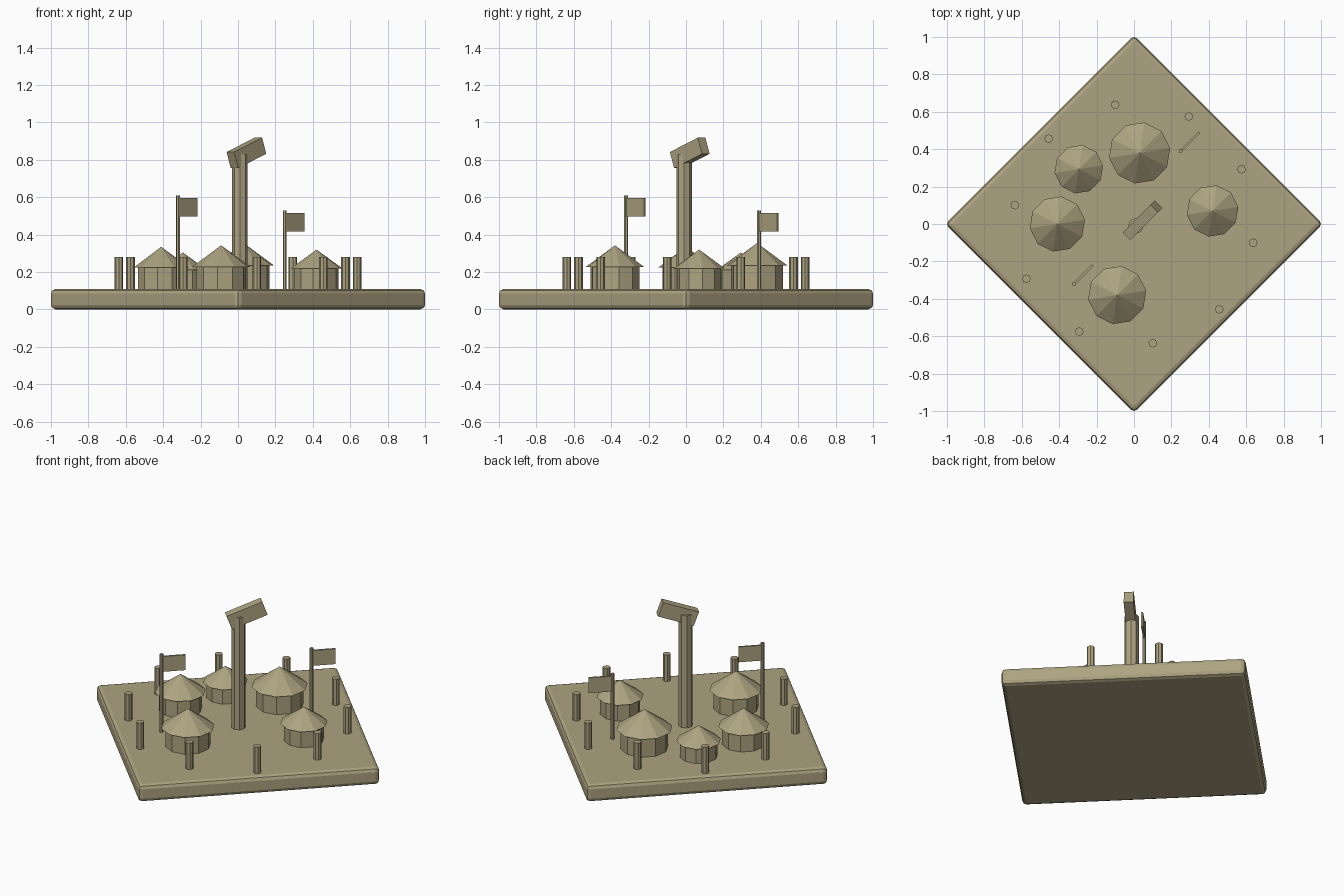
import bpy, math
from mathutils import Vector

if "Cube" in bpy.data.objects:
    bpy.data.objects.remove(bpy.data.objects["Cube"])

Q = math.pi / 4          # the whole village is turned 45 degrees
FLOOR = 0.11             # top of the base slab

clay = bpy.data.materials.new("olive_clay")
clay.diffuse_color = (0.42, 0.37, 0.22, 1)
clay.use_nodes = True
clay.node_tree.nodes["Principled BSDF"].inputs["Base Color"].default_value = clay.diffuse_color


def finish(name):
    ob = bpy.context.object
    ob.name = name
    ob.data.materials.append(clay)
    return ob


def box(name, size, loc, rot=(0, 0, Q)):
    bpy.ops.mesh.primitive_cube_add(size=1, location=loc, rotation=rot)
    bpy.context.object.scale = size
    bpy.ops.object.transform_apply(location=False, rotation=False, scale=True)
    return finish(name)


def prism(name, sides, r, x, y, z0, z1, r_top=None):
    bpy.ops.mesh.primitive_cone_add(
        vertices=sides, radius1=r, radius2=r if r_top is None else r_top,
        depth=z1 - z0, location=(x, y, (z0 + z1) / 2), rotation=(0, 0, -Q))
    return finish(name)


# Base slab with rounded edges
side = 1.01 * math.sqrt(2)
base = box("base_slab", (side, side, FLOOR), (0, 0, FLOOR / 2))
bev = base.modifiers.new("round_edges", 'BEVEL')
bev.width, bev.segments = 0.025, 2

# Round huts: x, y, roof radius, eave height, apex height
huts = [(0.03, 0.38, 0.165, 0.235, 0.355),
        (-0.295, 0.293, 0.131, 0.21, 0.305),
        (-0.41, 0.0, 0.149, 0.225, 0.335),
        (0.42, 0.07, 0.139, 0.22, 0.32),
        (-0.09, -0.38, 0.157, 0.228, 0.343)]
for x, y, r, eave, apex in huts:
    prism("hut_wall", 10, r * 0.85, x, y, FLOOR - 0.01, eave)
    prism("hut_roof", 10, r, x, y, eave, apex, 0)

# Ring of fence posts
for i in range(10):
    a = -Q + i * math.tau / 10
    prism("fence_post", 8, 0.023, 0.645 * math.cos(a), 0.645 * math.sin(a),
          FLOOR - 0.01, 0.28)

# Central totem column with tilted head beam
prism("totem_column", 8, 0.042, 0.01, -0.01, FLOOR - 0.01, 0.83)
box("totem_head", (0.225, 0.057, 0.092), (0.045, 0.02, 0.837),
    (0, -math.radians(20), Q))

# Flags on poles
for x, y, top in ((-0.32, -0.32, 0.61), (0.25, 0.39, 0.53)):
    prism("flag_pole", 6, 0.011, x, y, FLOOR - 0.01, top)
    box("flag_cloth", (0.14, 0.012, 0.098), (x + 0.051, y + 0.051, top - 0.064))
